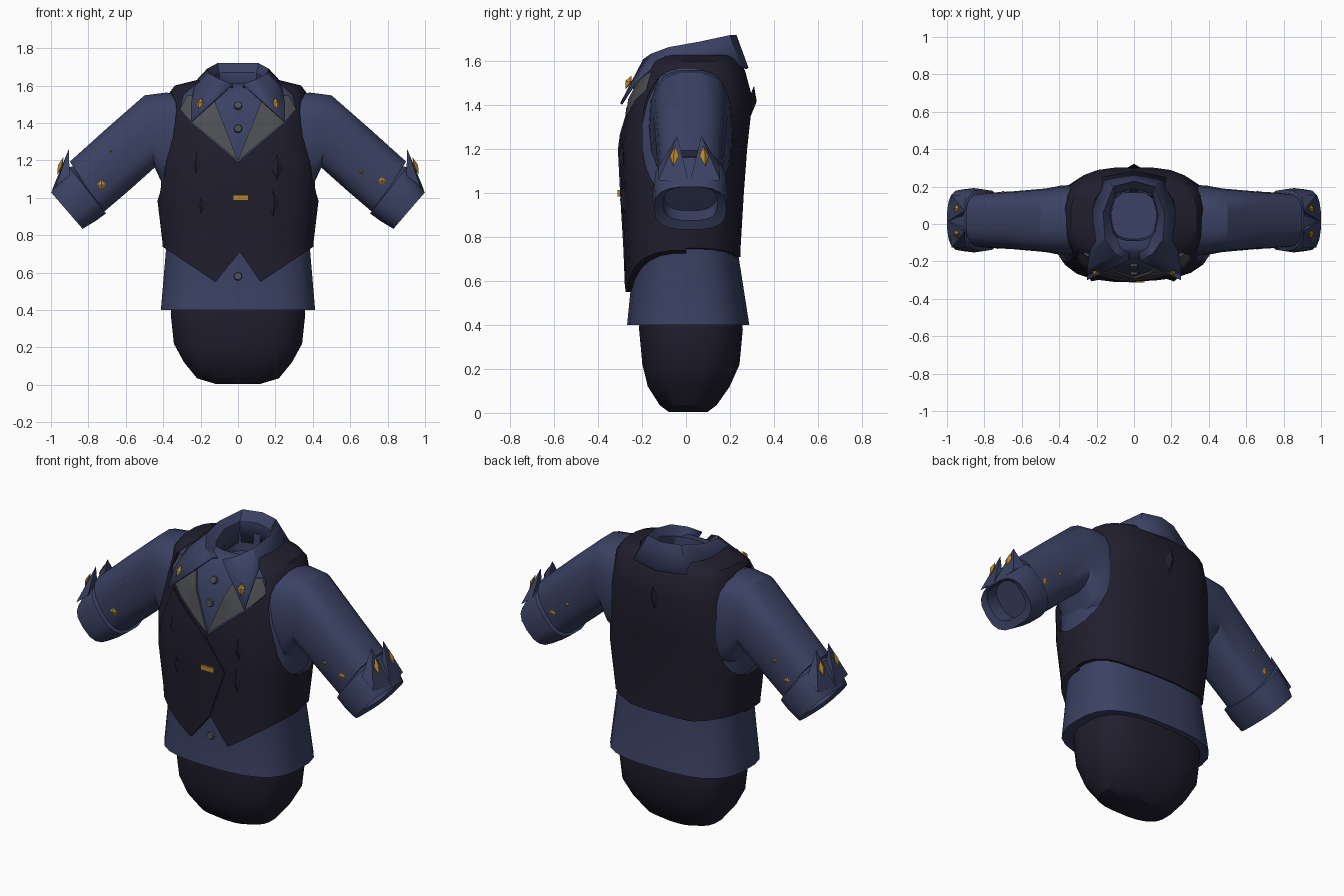
import bpy, bmesh
from math import cos, sin, pi, copysign
from mathutils import Vector
from mathutils.bvhtree import BVHTree

if "Cube" in bpy.data.objects:
    bpy.data.objects.remove(bpy.data.objects["Cube"])


def material(name, rgb):
    m = bpy.data.materials.new(name)
    m.use_nodes = True
    m.diffuse_color = (*rgb, 1)
    m.node_tree.nodes["Principled BSDF"].inputs["Base Color"].default_value = (*rgb, 1)
    return m


BLUE = material("slate blue cloth", (.043, .054, .125))
DARK = material("dark plum cloth", (.015, .013, .027))
GREY = material("grey satin", (.075, .08, .09))
GOLD = material("gold", (.45, .24, .03))
parts = []


def finish(name, bm, mat=None):
    bmesh.ops.recalc_face_normals(bm, faces=bm.faces)
    me = bpy.data.meshes.new(name)
    bm.to_mesh(me)
    bm.free()
    ob = bpy.data.objects.new(name, me)
    bpy.context.collection.objects.link(ob)
    if mat:
        me.materials.append(mat)
        parts.append(ob)
    return ob


def loft(name, rings, mat, n=24, p=2.8):
    """Skin rounded rings, each given as centre and two half axes."""
    bm = bmesh.new()
    loops = []
    for c, u, v in rings:
        loop = []
        for i in range(n):
            a = 2 * pi * (i + .5) / n
            k, s = (copysign(abs(f) ** (2 / p), f) for f in (cos(a), sin(a)))
            loop.append(bm.verts.new(c + u * k + v * s))
        loops.append(loop)
    for a, b in zip(loops, loops[1:]):
        for i in range(n):
            j = (i + 1) % n
            bm.faces.new((a[i], a[j], b[j], b[i]))
    bm.faces.new(loops[0])
    bm.faces.new(loops[-1])
    return finish(name, bm, mat)


def body(name, rows, mat, grow_x=0, grow_y=0):
    """Loft upright rows of height, half width, front y, back y."""
    return loft(name, [(Vector((0, (f + b) / 2, z)), Vector((w + grow_x, 0, 0)),
                        Vector((0, (b - f) / 2 + grow_y, 0))) for z, w, f, b in rows], mat)


def limb(name, side, rows, mat):
    """Loft slanted rows of top point, bottom point, half depth."""
    rings = []
    for (tx, tz), (lx, lz), depth in rows:
        top, low = Vector((side * tx, .02, tz)), Vector((side * lx, .02, lz))
        rings.append(((top + low) / 2, (top - low) / 2, Vector((0, depth, 0))))
    return loft(name, rings, mat, 18)


def prism(pts, y0, y1):
    bm = bmesh.new()
    a, b = ([bm.verts.new((x, y, z)) for x, z in pts] for y in (y0, y1))
    bm.faces.new(a)
    bm.faces.new(b)
    for i in range(len(pts)):
        j = (i + 1) % len(pts)
        bm.faces.new((a[i], a[j], b[j], b[i]))
    return finish("cutter", bm)


def boolean(ob, cutter, op="DIFFERENCE"):
    mod = ob.modifiers.new("cut", "BOOLEAN")
    mod.operation, mod.object, mod.solver = op, cutter, "EXACT"
    bpy.context.view_layer.objects.active = ob
    bpy.ops.object.modifier_apply(modifier=mod.name)
    bpy.data.objects.remove(cutter)


def hull(name, pts, mat):
    bm = bmesh.new()
    for p in pts:
        bm.verts.new(p)
    bmesh.ops.convex_hull(bm, input=bm.verts)
    return finish(name, bm, mat)


def diamond(name, loc, normal, w, h, t, mat):
    q = Vector(normal).to_track_quat("-Y", "Z")
    pts = [(w, 0, 0), (-w, 0, 0), (0, 0, h), (0, 0, -h), (0, t, 0), (0, -t, 0)]
    return hull(name, [Vector(loc) + q @ Vector(p) for p in pts], mat)


def on_surface(ob, x, z, facing=-1):
    tree = BVHTree.FromObject(ob, bpy.context.evaluated_depsgraph_get())
    loc, normal, _, _ = tree.ray_cast(Vector((x, facing * 2, z)), Vector((0, -facing, 0)))
    return loc, normal


def mirror_x(pts, side):
    return [(side * x, z) for x, z in pts]


# Hips
body("hips", [(.005, .12, -.08, .1), (.035, .22, -.12, .14), (.12, .29, -.175, .2),
              (.22, .345, -.2, .245), (.38, .362, -.215, .26), (.5, .35, -.21, .25)], DARK)

# Vest and shirt share the upper body shape
upper = [(1, .435, -.295, .265), (1.2, .435, -.305, .28), (1.43, .385, -.275, .305),
         (1.56, .37, -.21, .27), (1.6, .34, -.17, .24)]
vest_rows = [(.5, .405, -.27, .25), (.75, .405, -.28, .25)] + upper + [
    (1.63, .22, -.14, .22), (1.45, .18, -.1, .18)]
shirt_rows = [(.4, .415, -.27, .29), (.75, .385, -.235, .235)] + [
    (z, w - .022, f + .022, b - .022) for z, w, f, b in upper] + [
    (1.61, .2, -.13, .21), (1.61, .13, -.09, .18), (1.5, .12, -.08, .17)]
shirt = body("shirt", shirt_rows, BLUE)
vest = body("vest", vest_rows, DARK)

# Vest hem, neckline and armholes
half_hem = [(.12, .55), (.42, .75), (.7, .76), (.7, .3)]
hem = [(.01, .71)] + half_hem + mirror_x(half_hem, -1)[::-1]
boolean(vest, prism(hem, -1, .001))
boolean(vest, prism([(-.7, .3), (-.7, .76), (-.4, .75), (-.2, .71), (.2, .71),
                     (.4, .75), (.7, .76), (.7, .3)], 0, 1))
half_neck = [(.25, .21), (.31, .28), (.29, .36), (.2, .44)]
neck = [(0, 1.19)] + [(x, z + 1.19) for x, z in half_neck]
boolean(vest, prism(neck + mirror_x(neck[1:], -1)[::-1], -1, -.1))
for side in (1, -1):
    hole = loft("cutter", [(Vector((side * x, .005, 1.27)), Vector((0, .205, 0)),
                            Vector((0, 0, .3))) for x in (.31, .6)], DARK, 24, 2.4)
    parts.remove(hole)
    boolean(vest, hole)

# Overlapping front panel
panel = body("vest_front_panel", vest_rows[:5], DARK, 0, .007)
boolean(panel, prism([(0, 1.19), (.12, 1), (.01, .71), (-.12, .55), (-.39, .735),
                      (-.39, 1), (-.25, 1.39)], -1, -.12), "INTERSECT")

# Sleeves, cuffs, cuff points
sleeves = {}
for side, word in ((1, "left"), (-1, "right")):
    sleeves[side] = limb(word + "_sleeve", side, [
        ((.3, 1.56), (.34, 1.02), .19), ((.385, 1.565), (.4, 1.06), .185),
        ((.5, 1.55), (.445, 1.16), .17), ((.7, 1.375), (.585, 1.035), .155),
        ((.9, 1.195), (.72, .92), .145)], BLUE)
    limb(word + "_cuff", side, [
        ((.88, 1.17), (.73, .95), .13), ((.905, 1.165), (.705, .915), .165),
        ((.95, 1.12), (.76, .875), .172), ((1, 1.03), (.83, .833), .165),
        ((.98, 1.03), (.85, .875), .125), ((.92, 1.08), (.78, .92), .12)], BLUE)
    for fb in (-1, 1):
        def at(x, y, z):
            return side * x, .015 + fb * y, z
        hull(word + "_cuff_point", [at(.995, 0, 1.04), at(.975, .14, 1.06), at(.9, .14, 1.12),
                                    at(.92, .015, 1.1), at(.905, .055, 1.26)], BLUE)
        diamond(word + "_cuff_gem", at(.95, .068, 1.17), (side * .93, fb * .25, .35),
                .022, .05, .014, GOLD)

# Gold flecks on the sleeves
for x, z, facing, r in ((-.73, 1.07, -1, .024), (-.68, 1.25, -1, .008), (.77, 1.09, -1, .022),
                        (.66, 1.14, -1, .012), (-.78, 1.08, 1, .02), (-.7, 1.18, 1, .012),
                        (.76, 1.07, 1, .02), (.66, 1.15, 1, .014)):
    loc, normal = on_surface(sleeves[1 if x > 0 else -1], x, z, facing)
    diamond("sleeve_fleck", loc, normal, r, r, .008, GOLD)

# Satin lapels
for side in (1, -1):
    lapel = body("lapel", shirt_rows[2:7], GREY, .012, .012)
    boolean(lapel, prism(mirror_x([(0, 1.2), (.25, 1.405), (.31, 1.475), (.27, 1.55),
                                   (.13, 1.53)], side), -1, -.1), "INTERSECT")

# Folded collar: inner wall, rim, fold, outer edge from back to front
columns = [((0, .19, 1.67), (0, .23, 1.72), (0, .285, 1.57)),
           ((.1, .16, 1.67), (.11, .2, 1.72), (.17, .25, 1.58)),
           ((.13, .05, 1.65), (.165, .06, 1.69), (.24, .06, 1.61)),
           ((.11, -.05, 1.62), (.155, -.08, 1.665), (.235, -.14, 1.59)),
           ((.07, -.1, 1.6), (.1, -.16, 1.635), (.25, -.235, 1.51)),
           ((.02, -.12, 1.58), (.03, -.195, 1.61), (.25, -.3, 1.41))]
bm = bmesh.new()
grid = []
for col in columns:
    x, y, z = col[0]
    grid.append([bm.verts.new(p) for p in ((x * .95, y * .95, z - .12),) + col])
for a, b in zip(grid, grid[1:]):
    for i in range(3):
        bm.faces.new((a[i], b[i], b[i + 1], a[i + 1]))
collar = finish("collar", bm, BLUE)
collar.modifiers.new("mirror", "MIRROR").use_clip = True
collar.modifiers.new("thickness", "SOLIDIFY").thickness = .012

# Collar gems
for side in (1, -1):
    diamond("collar_gem", (side * .205, -.262, 1.505), (side * .35, -.8, .45),
            .022, .035, .016, GOLD)

# Dark studs on the vest
for x, z, facing in ((-.22, 1.18, -1), (-.2, .96, -1), (.21, 1.16, -1), (.19, .97, -1),
                     (0, 1.42, 1)):
    loc, normal = on_surface(vest, x, z, facing)
    diamond("vest_stud", loc, normal, .033, .07, .02, DARK)

# Shirt buttons
for z in (1.49, 1.37, .58):
    loc, normal = on_surface(shirt, 0, z)
    bm = bmesh.new()
    bmesh.ops.create_cone(bm, cap_ends=True, segments=8, radius1=.027, radius2=.02, depth=.03)
    bm.transform(normal.to_track_quat("Z", "Y").to_matrix().to_4x4())
    bmesh.ops.translate(bm, verts=bm.verts, vec=loc)
    finish("button", bm, GREY)

# Gold clasp
loc, _ = on_surface(panel, .015, 1)
hull("clasp", [loc + Vector((x, y, z)) for x in (-.042, .042) for y in (-.012, .01)
               for z in (-.014, .014)], GOLD)

# Smooth cloth, crisp edges
bpy.ops.object.select_all(action="DESELECT")
for ob in parts:
    ob.select_set(True)
bpy.context.view_layer.objects.active = vest
bpy.ops.object.shade_smooth_by_angle(angle=.55)
